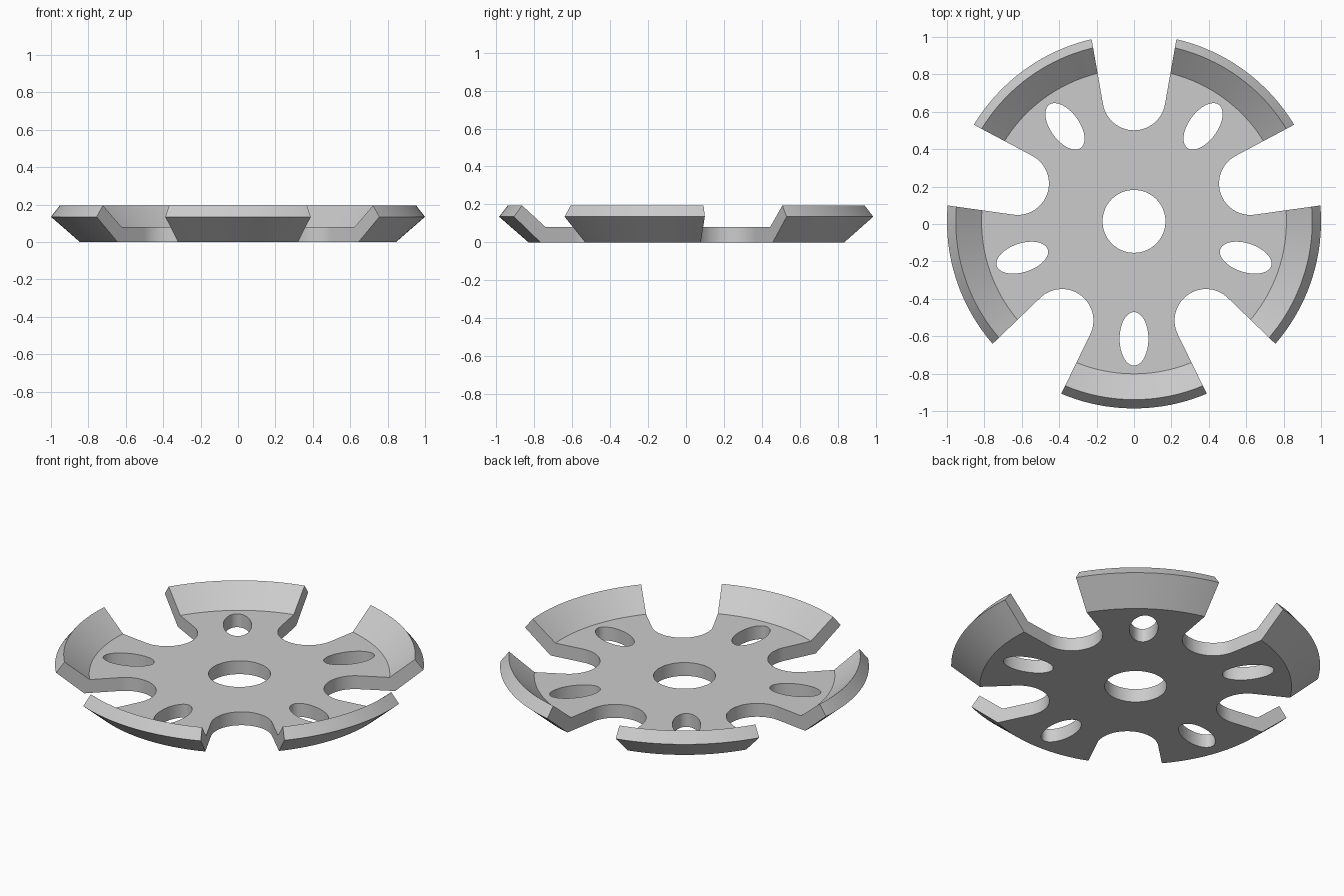
import bpy, bmesh
from math import cos, sin, pi, radians, tan
from mathutils import Matrix, Vector

cube = bpy.data.objects.get("Cube")
if cube:
    bpy.data.objects.remove(cube, do_unlink=True)

ARMS = 5
HOLE_R = 0.168
NOTCH_R, NOTCH_DIST, FLARE = 0.168, 0.655, radians(10)
CENTRE = Vector((0, 0.014, 0))

grey = bpy.data.materials.new("light_grey")
grey.use_nodes = True
grey.diffuse_color = (0.6, 0.6, 0.6, 1)
grey.node_tree.nodes["Principled BSDF"].inputs["Base Color"].default_value = (0.6, 0.6, 0.6, 1)


def make_object(name, bm):
    bmesh.ops.recalc_face_normals(bm, faces=bm.faces)
    mesh = bpy.data.meshes.new(name)
    bm.to_mesh(mesh)
    bm.free()
    obj = bpy.data.objects.new(name, mesh)
    bpy.context.collection.objects.link(obj)
    return obj


def add_prism(bm, outline, angle):
    """Upright prism through the whole disc, turned about z."""
    turn = Matrix.Rotation(angle, 3, 'Z')
    face = bm.faces.new([bm.verts.new(turn @ Vector((x, y, -0.2))) for x, y in outline])
    top = bmesh.ops.extrude_face_region(bm, geom=[face])["geom"]
    bmesh.ops.translate(bm, vec=(0, 0, 0.7),
                        verts=[v for v in top if isinstance(v, bmesh.types.BMVert)])


# Dished disc with a raised rim, turned from its cross-section
profile = [(HOLE_R, 0), (0.845, 0), (1.0, 0.135), (0.953, 0.195), (0.815, 0.08), (HOLE_R, 0.08)]
bm = bmesh.new()
ring = [bm.verts.new((r, 0, z)) for r, z in profile]
edges = [bm.edges.new((a, b)) for a, b in zip(ring, ring[1:] + ring[:1])]
bmesh.ops.spin(bm, geom=ring + edges, cent=(0, 0, 0), axis=(0, 0, 1),
               angle=2 * pi, steps=160, use_merge=False)
bmesh.ops.remove_doubles(bm, verts=bm.verts, dist=0.0001)
disc = make_object("basket_disc", bm)
disc.data.materials.append(grey)

# Round-bottomed flared notches between arms, oval slots within arms
STEPS = 32
arc = [pi + FLARE + (pi - 2 * FLARE) * i / STEPS for i in range(STEPS + 1)]
notch = [(NOTCH_R * cos(a), NOTCH_DIST + NOTCH_R * sin(a)) for a in arc]
x, y = notch[-1]
x += (1.3 - y) * tan(FLARE)
notch += [(x, 1.3), (-x, 1.3)]
slot = [(0.077 * cos(2 * pi * i / 48), -0.628 + 0.143 * sin(2 * pi * i / 48)) for i in range(48)]

bm = bmesh.new()
for i in range(ARMS):
    add_prism(bm, notch, 2 * pi * i / ARMS)
    add_prism(bm, slot, 2 * pi * i / ARMS)
cutter = make_object("opening_cutter", bm)
cutter.hide_render = True

# Cut the openings and bake the result
mod = disc.modifiers.new("openings", 'BOOLEAN')
mod.operation = 'DIFFERENCE'
mod.solver = 'EXACT'
mod.object = cutter
bpy.ops.object.select_all(action='DESELECT')
bpy.context.view_layer.objects.active = disc
disc.select_set(True)
bpy.ops.object.modifier_apply(modifier=mod.name)
bpy.data.objects.remove(cutter, do_unlink=True)

disc.data.transform(Matrix.Translation(CENTRE))
bpy.ops.object.shade_smooth_by_angle(angle=radians(30))
